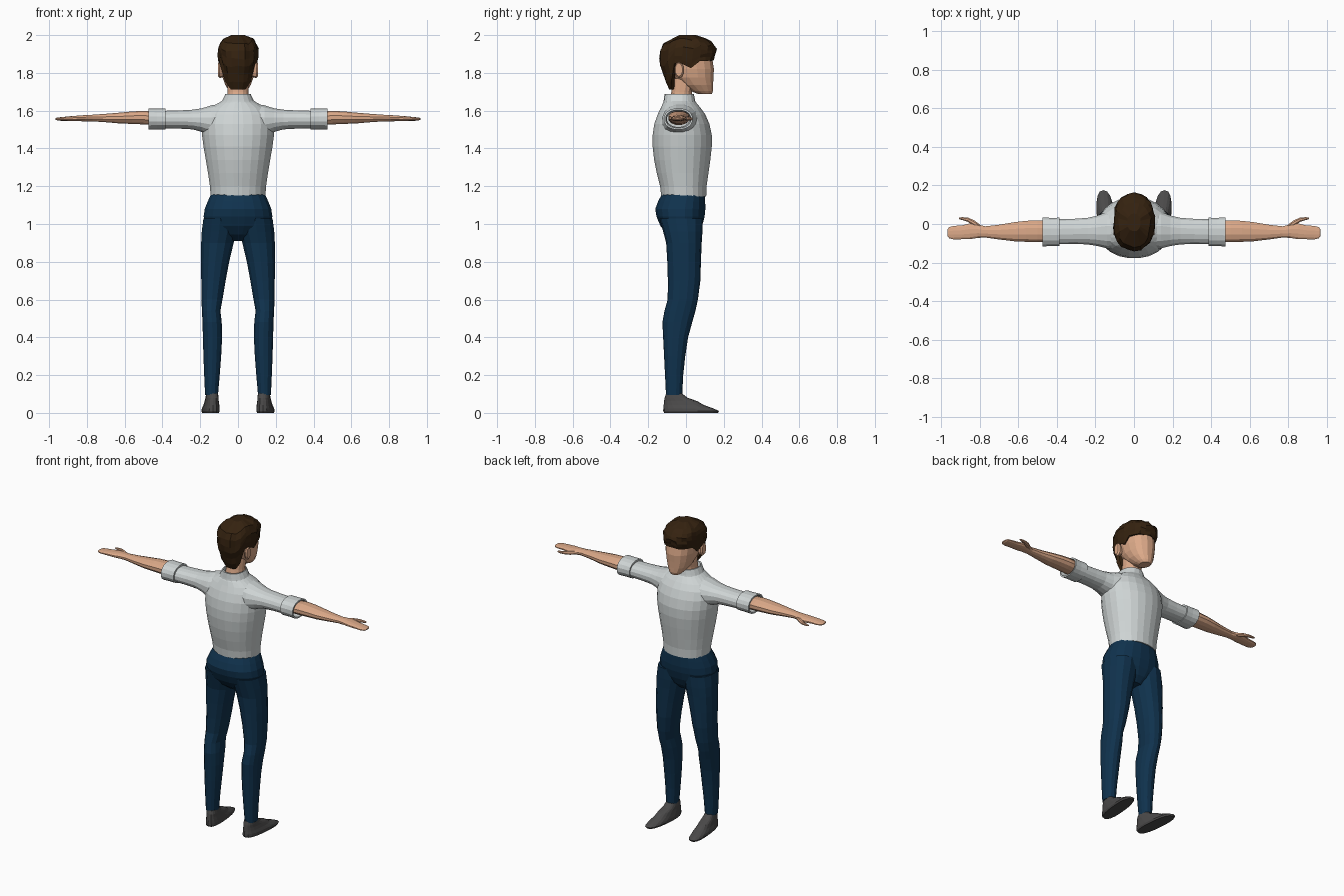
import bpy, bmesh, math, random

random.seed(4)


def material(name, rgb):
    m = bpy.data.materials.new(name)
    m.diffuse_color = (*rgb, 1)
    return m


SHIRT = material("shirt_grey", (0.62, 0.66, 0.66))
SKIN = material("skin", (0.72, 0.40, 0.25))
NAVY = material("trouser_navy", (0.005, 0.032, 0.075))
BROWN = material("hair_brown", (0.035, 0.016, 0.005))
DARK = material("shoe_grey", (0.07, 0.068, 0.068))


def skin_rings(name, rings, mat, caps=(True, True), mirror=False):
    """Bridge equal-length rings of points into one flat-faced object."""
    bm = bmesh.new()
    vs = [[bm.verts.new(p) for p in r] for r in rings]
    n = len(vs[0])
    for a, b in zip(vs, vs[1:]):
        for i in range(n):
            bm.faces.new((a[i], a[(i + 1) % n], b[(i + 1) % n], b[i]))
    if caps[0]:
        bm.faces.new(vs[0])
    if caps[1]:
        bm.faces.new(vs[-1])
    bmesh.ops.recalc_face_normals(bm, faces=bm.faces)
    me = bpy.data.meshes.new(name)
    bm.to_mesh(me)
    bm.free()
    me.materials.append(mat)
    ob = bpy.data.objects.new(name, me)
    bpy.context.collection.objects.link(ob)
    if mirror:
        ob.modifiers.new("mirror", "MIRROR").use_mirror_merge = False
    return ob


def oval(n, power, i):
    t = 2 * math.pi * (i + 0.5) / n
    c, s = math.cos(t), math.sin(t)
    return (math.copysign(abs(c) ** (2 / power), c),
            math.copysign(abs(s) ** (2 / power), s))


def loft(name, axis, secs, mat, n=16, power=2.2, shear=0.0, **kw):
    """secs: (position on axis, centre a, centre b, half a, half b)."""
    rings = []
    for p, ca, cb, ha, hb in secs:
        ring = []
        for i in range(n):
            u, v = oval(n, power, i)
            a, b = ca + ha * u, cb + hb * v
            ring.append((a + shear * b, b, p) if axis == "z" else (p, a, b))
        rings.append(ring)
    return skin_rings(name, rings, mat, **kw)


# Shirt body
loft("shirt_body", "z", [
    (1.145, 0, -0.012, 0.146, 0.120), (1.20, 0, -0.014, 0.150, 0.124),
    (1.27, 0, -0.018, 0.160, 0.138), (1.34, 0, -0.020, 0.172, 0.150),
    (1.41, 0, -0.020, 0.184, 0.158), (1.47, 0, -0.020, 0.192, 0.158),
    (1.53, 0, -0.022, 0.194, 0.147), (1.58, 0, -0.024, 0.180, 0.127),
    (1.615, 0, -0.028, 0.150, 0.106), (1.64, 0, -0.033, 0.105, 0.090),
    (1.655, 0, -0.035, 0.080, 0.078)], SHIRT, n=24, power=2.1)

# Collar, with an open turned-in top
loft("collar", "z", [
    (1.635, 0, -0.034, 0.094, 0.088), (1.655, 0, -0.035, 0.084, 0.083),
    (1.688, 0, -0.036, 0.068, 0.078), (1.688, 0, -0.034, 0.062, 0.070),
    (1.66, 0, -0.032, 0.060, 0.066)], SHIRT, n=18, caps=(False, False))

# Sleeves and rolled cuffs
loft("sleeves", "x", [
    (0.08, -0.030, 1.550, 0.095, 0.090), (0.14, -0.032, 1.545, 0.096, 0.085),
    (0.19, -0.035, 1.550, 0.080, 0.064), (0.24, -0.037, 1.553, 0.070, 0.053),
    (0.31, -0.038, 1.553, 0.066, 0.049), (0.395, -0.040, 1.553, 0.066, 0.047)],
    SHIRT, n=16, mirror=True)
loft("sleeve_cuffs", "x", [
    (0.385, -0.041, 1.554, 0.062, 0.044), (0.385, -0.041, 1.556, 0.075, 0.056),
    (0.43, -0.041, 1.556, 0.074, 0.056), (0.475, -0.041, 1.556, 0.077, 0.057),
    (0.475, -0.041, 1.556, 0.067, 0.048), (0.435, -0.041, 1.556, 0.060, 0.042)],
    SHIRT, n=16, caps=(False, False), mirror=True)

# Forearms, hands and thumbs
loft("forearms_and_hands", "x", [
    (0.43, -0.038, 1.560, 0.056, 0.036), (0.50, -0.037, 1.563, 0.058, 0.037),
    (0.56, -0.038, 1.563, 0.056, 0.034), (0.62, -0.040, 1.561, 0.051, 0.030),
    (0.70, -0.042, 1.561, 0.039, 0.023), (0.77, -0.041, 1.561, 0.030, 0.018),
    (0.81, -0.037, 1.560, 0.036, 0.017), (0.85, -0.038, 1.559, 0.042, 0.015),
    (0.89, -0.043, 1.558, 0.037, 0.013), (0.935, -0.045, 1.556, 0.036, 0.010),
    (0.957, -0.045, 1.556, 0.030, 0.008), (0.966, -0.045, 1.556, 0.018, 0.004)],
    SKIN, n=12, mirror=True)
loft("thumbs", "x", [
    (0.79, -0.020, 1.559, 0.012, 0.011), (0.83, 0.006, 1.558, 0.016, 0.011),
    (0.86, 0.022, 1.557, 0.012, 0.009), (0.89, 0.028, 1.556, 0.008, 0.007),
    (0.905, 0.029, 1.556, 0.004, 0.004)], SKIN, n=8, mirror=True)

# Trousers
loft("trouser_hips", "z", [
    (0.91, 0, -0.010, 0.055, 0.045), (0.945, 0, -0.018, 0.120, 0.085),
    (0.99, 0, -0.025, 0.176, 0.112), (1.04, 0, -0.029, 0.184, 0.129),
    (1.08, 0, -0.030, 0.178, 0.134), (1.12, 0, -0.023, 0.162, 0.126),
    (1.16, 0, -0.013, 0.143, 0.115)], NAVY, n=20)
loft("trouser_legs", "z", [
    (0.095, 0.140, -0.063, 0.035, 0.043), (0.20, 0.138, -0.063, 0.042, 0.048),
    (0.30, 0.136, -0.060, 0.048, 0.056), (0.40, 0.135, -0.055, 0.052, 0.066),
    (0.48, 0.137, -0.046, 0.052, 0.079), (0.54, 0.142, -0.032, 0.050, 0.082),
    (0.60, 0.138, -0.017, 0.057, 0.080), (0.70, 0.130, -0.010, 0.066, 0.086),
    (0.80, 0.121, -0.010, 0.076, 0.089), (0.90, 0.109, -0.011, 0.088, 0.094),
    (0.96, 0.100, -0.017, 0.094, 0.104), (1.03, 0.094, -0.026, 0.091, 0.115)],
    NAVY, n=14, mirror=True)

# Shoes, turned slightly outward
loft("shoes", "z", [
    (0.0, 0.143, 0.027, 0.041, 0.142), (0.010, 0.143, 0.027, 0.046, 0.148),
    (0.024, 0.143, 0.012, 0.045, 0.132), (0.042, 0.142, -0.012, 0.040, 0.106),
    (0.062, 0.142, -0.028, 0.036, 0.088), (0.080, 0.142, -0.052, 0.034, 0.061),
    (0.102, 0.143, -0.063, 0.031, 0.043)], DARK, n=18, power=2.5,
    shear=0.09, mirror=True)

# Neck, head and ears
loft("neck", "z", [
    (1.65, 0, -0.030, 0.058, 0.058), (1.70, 0, -0.022, 0.056, 0.055),
    (1.77, 0, -0.010, 0.058, 0.060)], SKIN, n=14)
loft("head", "z", [
    (1.688, 0, 0.100, 0.032, 0.037), (1.705, 0, 0.083, 0.048, 0.061),
    (1.735, 0, 0.060, 0.068, 0.085), (1.775, 0, 0.040, 0.083, 0.107),
    (1.82, 0, 0.033, 0.091, 0.117), (1.87, 0, 0.026, 0.094, 0.116),
    (1.93, 0, 0.015, 0.084, 0.105), (1.965, 0, 0.010, 0.055, 0.075)],
    SKIN, n=16, power=2.15)
loft("ears", "x", [
    (0.078, -0.030, 1.810, 0.016, 0.032), (0.097, -0.036, 1.815, 0.025, 0.043),
    (0.105, -0.038, 1.817, 0.019, 0.035)], SKIN, n=10, mirror=True)

# Hair: rings that hang from the crown to a hem set by direction
SHAPE = [(1.70, -0.005, 0.060, 0.078), (1.76, 0.000, 0.088, 0.112),
         (1.86, 0.003, 0.105, 0.144), (1.935, 0.013, 0.109, 0.150),
         (1.97, 0.010, 0.094, 0.120), (1.99, 0.008, 0.066, 0.080),
         (2.0, 0.008, 0.035, 0.045)]


def hair_size(z):
    for a, b in zip(SHAPE, SHAPE[1:]):
        if z <= b[0]:
            f = (z - a[0]) / (b[0] - a[0])
            return [p + (q - p) * f for p, q in zip(a[1:], b[1:])]
    return SHAPE[-1][1:]


def hem_height(s):
    if s > 0.75:
        return 1.872 + random.uniform(-0.012, 0.012)   # fringe
    if s > 0.15:
        return 1.862
    if s > -0.1:
        return 1.825                                    # sideburn
    if s > -0.45:
        return 1.850                                    # above the ear
    return 1.755 if s > -0.7 else 1.712                 # nape


N, ROWS = 22, 7
hems = [hem_height(math.sin(2 * math.pi * (i + 0.5) / N)) for i in range(N)]
rings = []
for k in range(-1, ROWS + 1):
    ring = []
    for i in range(N):
        u, v = oval(N, 2.35, i)
        f = max(k, 0) / ROWS
        z = hems[i] + (2.0 - hems[i]) * f
        cy, hx, hy = hair_size(z)
        r = 0.80 if k < 0 else 1 + random.uniform(-0.05, 0.03)
        if 0 < k < ROWS:
            z += random.uniform(-0.006, 0.004)
        ring.append((hx * r * u, cy + hy * r * v, z))
    rings.append(ring)
skin_rings("hair", rings, BROWN, caps=(False, True))
